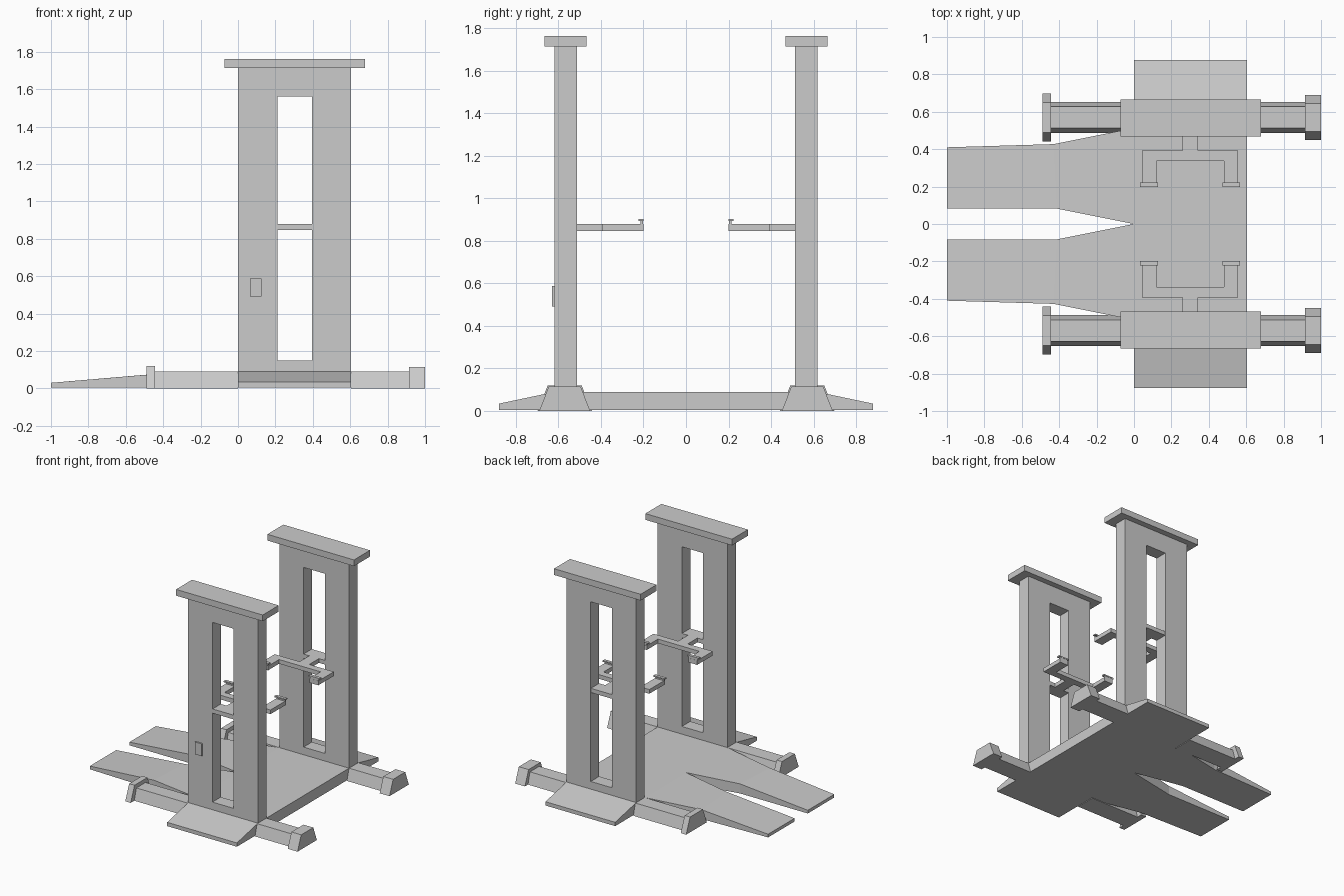
import bpy, bmesh

if "Cube" in bpy.data.objects:
    bpy.data.objects.remove(bpy.data.objects["Cube"])


def finish(bm, name, mirror=True):
    """Turn a bmesh into an object, optionally mirrored front to back."""
    bmesh.ops.recalc_face_normals(bm, faces=bm.faces)
    mesh = bpy.data.meshes.new(name)
    bm.to_mesh(mesh)
    bm.free()
    obj = bpy.data.objects.new(name, mesh)
    bpy.context.collection.objects.link(obj)
    if mirror:
        mod = obj.modifiers.new("mirror_y", 'MIRROR')
        mod.use_axis = (False, True, False)
        mod.use_clip = False
        mod.use_mirror_merge = False
    return obj


def prism(name, profile, axis, a, b, mirror=True):
    """Extrude a 2D profile along an axis ('x' or 'z') from a to b."""
    bm = bmesh.new()
    place = (lambda p, t: (t, p[0], p[1])) if axis == 'x' else (lambda p, t: (p[0], p[1], t))
    ends = [[bm.verts.new(place(p, t)) for p in profile] for t in (a, b)]
    bm.faces.new(ends[0])
    bm.faces.new(ends[1])
    n = len(profile)
    for i in range(n):
        j = (i + 1) % n
        bm.faces.new((ends[0][i], ends[0][j], ends[1][j], ends[1][i]))
    return finish(bm, name, mirror)


def box(name, x0, x1, y0, y1, z0, z1, mirror=True):
    return prism(name, [(x0, y0), (x1, y0), (x1, y1), (x0, y1)], 'z', z0, z1, mirror)


def trapezoid(name, x0, x1, bottom, top, height):
    c = 0.57
    prof = [(c - bottom, 0), (c + bottom, 0), (c + top, height), (c - top, height)]
    return prism(name, prof, 'x', x0, x1)


W = 0.605                 # deck and post width
Y0, Y1 = 0.513, 0.617     # inner and outer post faces

# Deck with a sloping ramp on each side
prism("deck", [(-0.878, 0.005), (0.878, 0.005), (0.878, 0.035), (Y1, 0.09),
               (-Y1, 0.09), (-0.878, 0.035)], 'x', 0, W, mirror=False)

# Tapered entry ramps: plan outline with bottom and sloping top
outline = [(0, 0, 0.09), (-0.41, 0.082, 0.08), (-1, 0.082, 0.03),
           (-1, 0.41, 0.03), (-0.43, 0.427, 0.078), (0, 0.513, 0.09)]
bm = bmesh.new()
low = [bm.verts.new((x, y, 0.005)) for x, y, z in outline]
high = [bm.verts.new((x, y, z)) for x, y, z in outline]
for ring in (low, high):
    for idx in ((0, 1, 4, 5), (1, 2, 3, 4)):
        bm.faces.new([ring[i] for i in idx])
for i in range(len(outline) - 1):
    bm.faces.new((low[i], low[i + 1], high[i + 1], high[i]))
bm.faces.new((low[5], low[0], high[0], high[5]))
finish(bm, "entry_ramp")

# Slotted posts: outer and inner rectangles joined into a frame
bm = bmesh.new()


def rect(x0, x1, z0, z1, y):
    return [bm.verts.new((x, y, z)) for x, z in ((x0, z0), (x1, z0), (x1, z1), (x0, z1))]


outer = [rect(0, W, 0.09, 1.715, y) for y in (Y0, Y1)]
inner = [rect(0.21, 0.395, 0.15, 1.56, y) for y in (Y0, Y1)]
for i in range(4):
    j = (i + 1) % 4
    for p, q in ((outer[0], outer[1]), (inner[0], inner[1]),
                 (outer[0], inner[0]), (outer[1], inner[1])):
        bm.faces.new((p[i], p[j], q[j], q[i]))
finish(bm, "post")

box("post_cap", -0.072, 0.68, 0.467, 0.665, 1.713, 1.762)

# Floor beams and their end feet
trapezoid("beam_left", -0.45, 0, 0.083, 0.057, 0.09)
trapezoid("beam_right", W, 0.92, 0.083, 0.057, 0.09)
trapezoid("foot_left", -0.49, -0.443, 0.128, 0.08, 0.12)
trapezoid("foot_right", 0.915, 1.0, 0.12, 0.075, 0.115)

# Lifting forks with a carriage plate in the slot
prism("lift_fork", [(0.26, Y0), (0.26, 0.393), (0.043, 0.393), (0.043, 0.2),
                    (0.12, 0.2), (0.12, 0.338), (0.48, 0.338), (0.48, 0.2),
                    (0.557, 0.2), (0.557, 0.393), (0.343, 0.393), (0.343, Y0)],
      'z', 0.847, 0.88)
box("carriage", 0.21, 0.395, Y0, Y1 - 0.002, 0.847, 0.88)

# T-shaped lips on the fork tips
for side, x0 in (("left", 0.032), ("right", 0.472)):
    box("lip_stem_" + side, x0 + 0.011, x0 + 0.085, 0.201, 0.213, 0.878, 0.895)
    box("lip_top_" + side, x0, x0 + 0.095, 0.199, 0.223, 0.893, 0.903)

# Control box on the front post
box("control_box", 0.065, 0.125, -0.629, -0.615, 0.492, 0.588, mirror=False)
